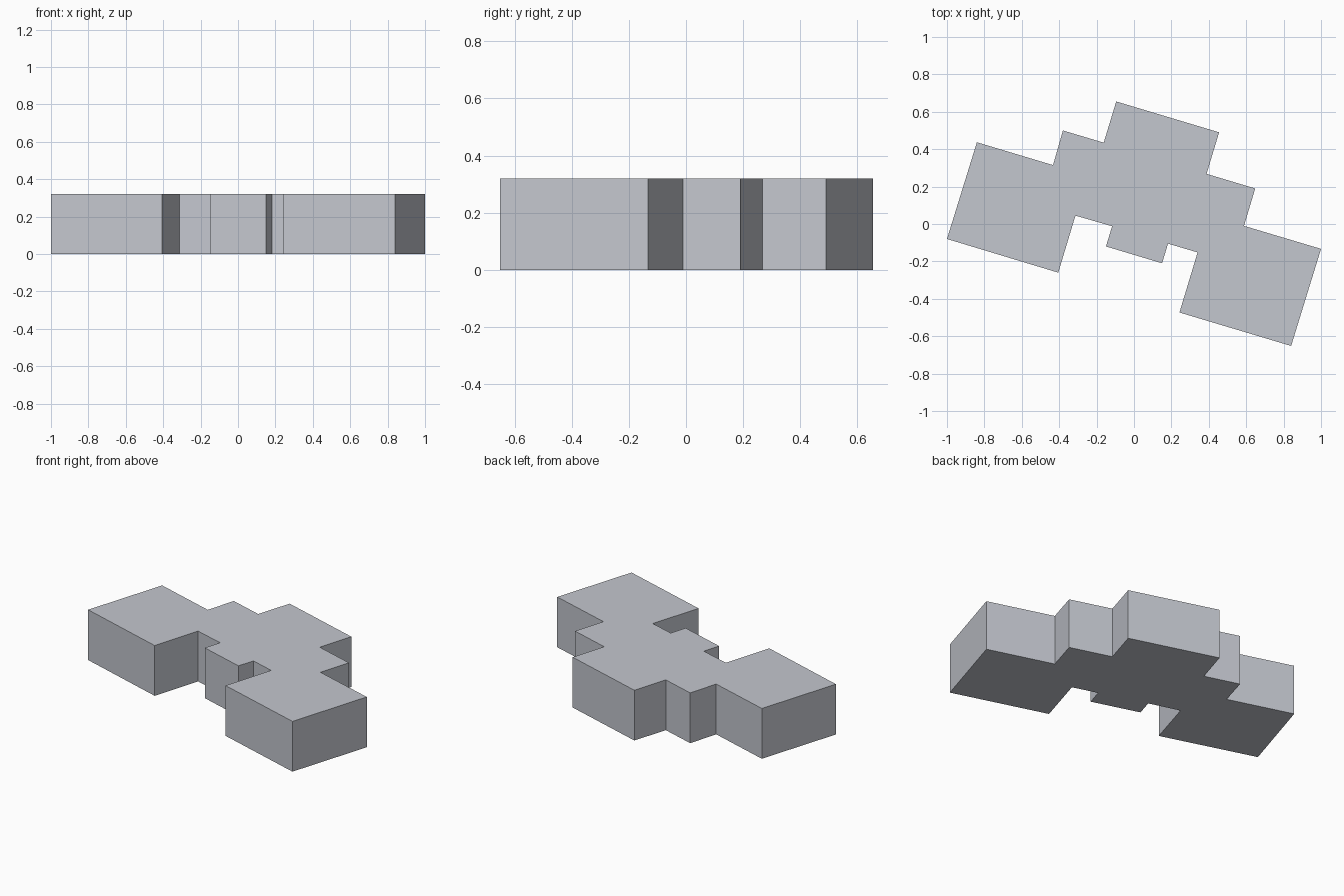
import bpy
import bmesh

cube = bpy.data.objects.get("Cube")
if cube:
    bpy.data.objects.remove(cube, do_unlink=True)

HEIGHT = 0.32

# Footprint of the building, clockwise from the rear right corner
OUTLINE = [
    (-0.84, 0.437), (-0.433, 0.315), (-0.38, 0.5), (-0.162, 0.435),
    (-0.095, 0.655), (0.455, 0.49), (0.388, 0.268), (0.648, 0.19),
    (0.588, -0.01), (1.0, -0.133), (0.84, -0.652), (0.243, -0.473),
    (0.34, -0.152), (0.182, -0.105), (0.15, -0.21), (-0.15, -0.12),
    (-0.117, -0.012), (-0.313, 0.045), (-0.405, -0.26), (-1.0, -0.08),
]

# Single flat colour
grey = bpy.data.materials.new("Pale blue grey")
grey.use_nodes = True
colour = (0.55, 0.57, 0.62, 1.0)
grey.diffuse_color = colour
grey.node_tree.nodes["Principled BSDF"].inputs["Base Color"].default_value = colour

# Flat-roofed block: footprint raised straight up
bm = bmesh.new()
base = bm.faces.new([bm.verts.new((x, y, 0)) for x, y in OUTLINE])
raised = bmesh.ops.extrude_face_region(bm, geom=[base], use_keep_orig=True)
top_verts = [g for g in raised["geom"] if isinstance(g, bmesh.types.BMVert)]
bmesh.ops.translate(bm, verts=top_verts, vec=(0, 0, HEIGHT))
bmesh.ops.recalc_face_normals(bm, faces=bm.faces[:])

mesh = bpy.data.meshes.new("building_block")
bm.to_mesh(mesh)
bm.free()
mesh.materials.append(grey)
block = bpy.data.objects.new("building_block", mesh)
bpy.context.collection.objects.link(block)
